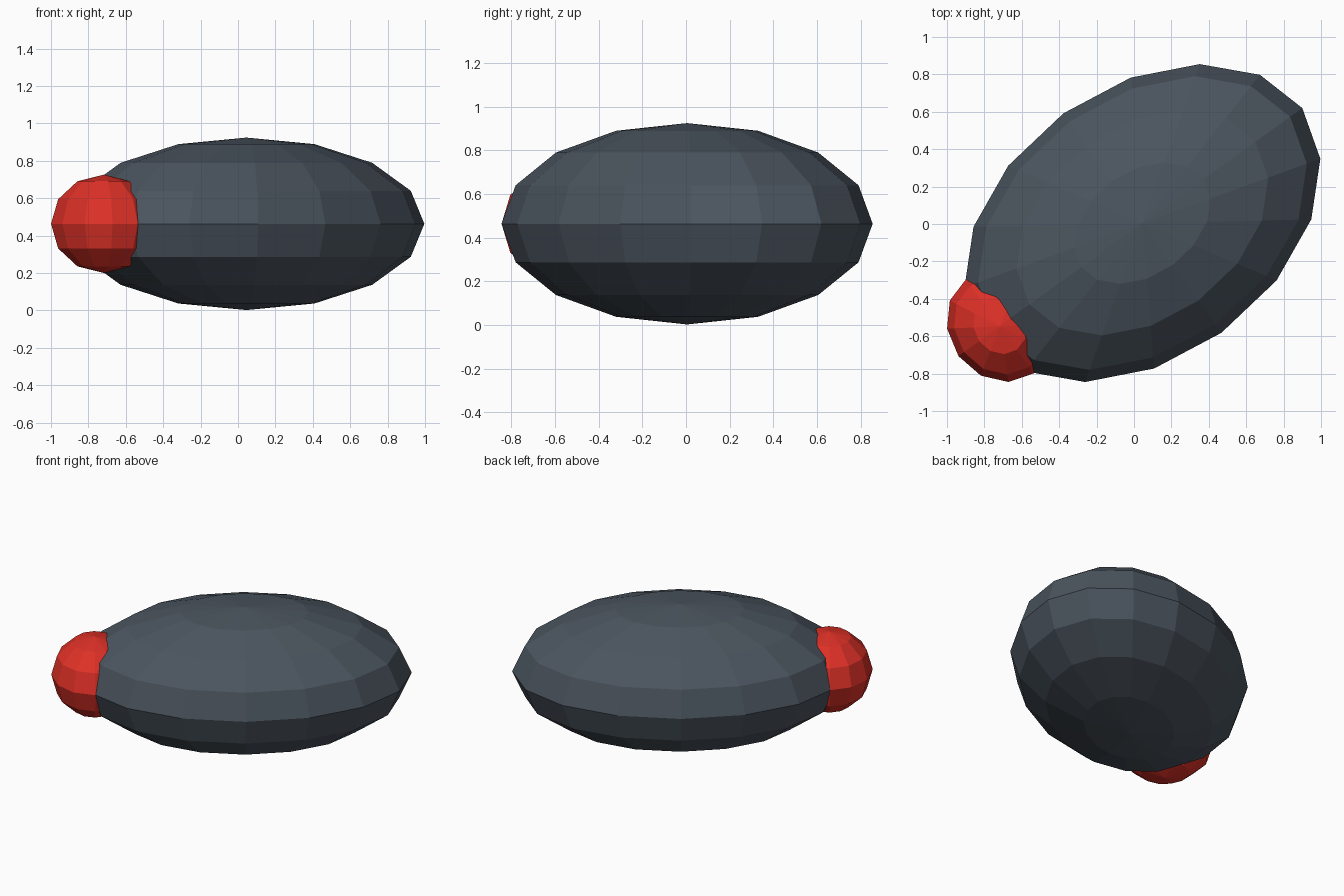
import bpy, math

if "Cube" in bpy.data.objects:
    bpy.data.objects.remove(bpy.data.objects["Cube"])

TURN = math.atan2(0.615, 0.855)  # heading of the long axis


def material(name, rgb):
    m = bpy.data.materials.new(name)
    m.diffuse_color = (*rgb, 1.0)
    m.use_nodes = True
    m.node_tree.nodes["Principled BSDF"].inputs["Base Color"].default_value = m.diffuse_color
    return m


def ellipsoid(name, segments, rings, centre, radii, mat):
    """Faceted ball stretched along the shared heading."""
    bpy.ops.mesh.primitive_uv_sphere_add(
        segments=segments, ring_count=rings, radius=1.0,
        location=centre, rotation=(0, 0, TURN))
    ob = bpy.context.object
    ob.name = name
    ob.scale = radii
    ob.data.materials.append(mat)
    bpy.ops.object.shade_flat()
    return ob


slate = material("slate grey", (0.07, 0.09, 0.114))
red = material("bright red", (0.73, 0.03, 0.02))

# Large flattened body
ellipsoid("body", 16, 8, (0.045, 0.005, 0.463), (1.053, 0.723, 0.461), slate)

# Small red nose sunk into one end of the body
ellipsoid("nose", 12, 6, (-0.717, -0.547, 0.463), (0.273, 0.31, 0.263), red)
